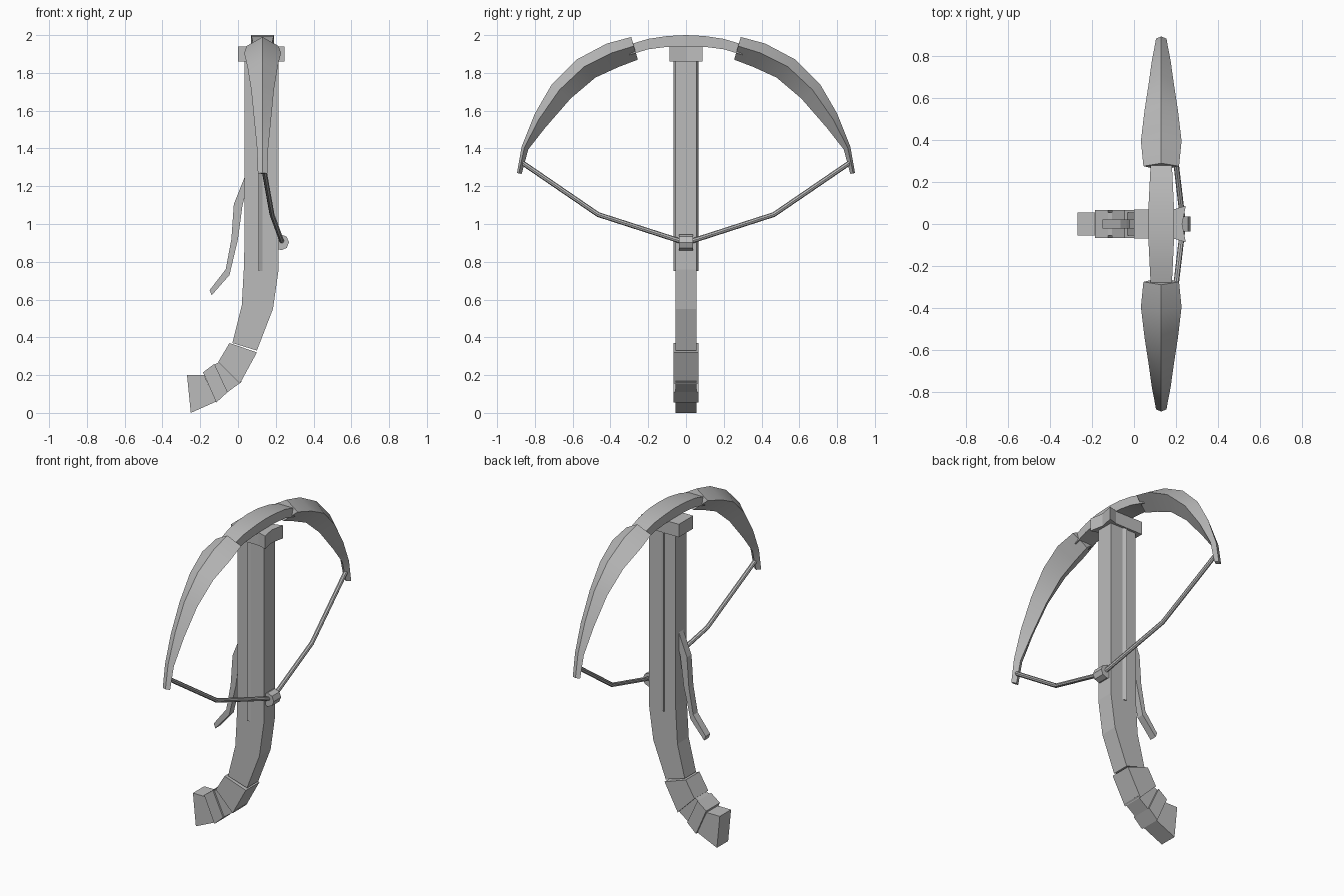
import bpy, bmesh, math
from mathutils import Vector

if "Cube" in bpy.data.objects:
    bpy.data.objects.remove(bpy.data.objects["Cube"])

grey = bpy.data.materials.new("plain grey")
grey.use_nodes = True
COLOUR = (0.5, 0.5, 0.5, 1)
grey.diffuse_color = COLOUR
grey.node_tree.nodes["Principled BSDF"].inputs["Base Color"].default_value = COLOUR


def loft(name, rings, smooth=False):
    """Skin a list of equal rings and cap both ends."""
    bm = bmesh.new()
    loops = [[bm.verts.new(p) for p in ring] for ring in rings]
    for a, b in zip(loops, loops[1:]):
        for i in range(len(a)):
            j = (i + 1) % len(a)
            bm.faces.new((a[i], a[j], b[j], b[i]))
    bm.faces.new(loops[0])
    bm.faces.new(loops[-1])
    bmesh.ops.recalc_face_normals(bm, faces=bm.faces)
    mesh = bpy.data.meshes.new(name)
    bm.to_mesh(mesh)
    bm.free()
    mesh.materials.append(grey)
    obj = bpy.data.objects.new(name, mesh)
    bpy.context.collection.objects.link(obj)
    if smooth:
        bpy.ops.object.select_all(action='DESELECT')
        obj.select_set(True)
        bpy.context.view_layer.objects.active = obj
        bpy.ops.object.shade_smooth_by_angle(angle=math.radians(35))
    return obj


def side_plate(name, outline, half):
    """Extrude an x-z outline across y."""
    return loft(name, [[(x, y, z) for x, z in outline] for y in (-half, half)])


def upright_prism(name, plan, z0, z1):
    """Extrude an x-y plan up z."""
    return loft(name, [[(x, y, z) for x, y in plan] for z in (z0, z1)])


def rod(name, path, radius, sides=8):
    """Round tube along a polyline."""
    pts = [Vector(p) for p in path]
    rings = []
    for i, p in enumerate(pts):
        d = (pts[min(i + 1, len(pts) - 1)] - pts[max(i - 1, 0)]).normalized()
        u = d.cross(Vector((1, 0, 0))).normalized()
        v = d.cross(u)
        angles = [math.tau * k / sides for k in range(sides)]
        rings.append([p + radius * (u * math.cos(a) + v * math.sin(a)) for a in angles])
    return loft(name, rings, True)


# Stock and the stepped grip at its lower end
side_plate("stock", [(0.035, 1.9), (0.215, 1.9), (0.215, 0.76), (0.185, 0.55),
                     (0.1, 0.33), (-0.03, 0.37), (0.02, 0.57), (0.033, 0.8)], 0.055)
side_plate("grip_collar", [(-0.045, 0.37), (0.1, 0.32), (0.01, 0.155), (-0.105, 0.27)], 0.067)
side_plate("grip_neck", [(-0.09, 0.275), (0.02, 0.165), (-0.055, 0.11), (-0.125, 0.255)], 0.056)
side_plate("grip_ring", [(-0.125, 0.26), (-0.055, 0.11), (-0.115, 0.055), (-0.185, 0.215)], 0.067)
side_plate("grip_end", [(-0.27, 0.2), (-0.18, 0.2), (-0.115, 0.06), (-0.25, 0)], 0.055)

# Bent release lever behind the stock
side_plate("release_lever", [(0.04, 1.26), (-0.022, 1.105), (-0.035, 0.92), (-0.065, 0.76),
                             (-0.15, 0.65), (-0.14, 0.622), (-0.045, 0.73), (0, 0.92),
                             (0.024, 1.1), (0.045, 1.18)], 0.022)

# Head block with a flared, notched front
upright_prism("head_block", [(0, -0.07), (0.19, -0.07), (0.247, -0.087), (0.23, 0),
                             (0.247, 0.087), (0.19, 0.07), (0, 0.07)], 1.86, 1.94)

# Riser joining the two limbs
arch = [(0, 2, 1.94, 0.06), (0.1, 1.995, 1.938, 0.06),
        (0.2, 1.98, 1.925, 0.055), (0.3, 1.95, 1.895, 0.05)]
stations = [(-y, t, b, w) for y, t, b, w in arch[:0:-1]] + arch
loft("riser", [[(0.13 - w, y, b), (0.13 + w, y, b), (0.13 + w, y, t), (0.13 - w, y, t)]
               for y, t, b, w in stations], True)

# Limbs: outer ridge (y, z), inner ridge (y, z), half width
limb = [((0.29, 1.99), (0.255, 1.87), 0.085), ((0.42, 1.955), (0.36, 1.83), 0.097),
        ((0.58, 1.87), (0.48, 1.775), 0.08), ((0.71, 1.74), (0.61, 1.665), 0.06),
        ((0.8, 1.585), (0.745, 1.51), 0.045), ((0.87, 1.41), (0.835, 1.395), 0.03),
        ((0.895, 1.27), (0.87, 1.265), 0.025)]

for side, s in (("right", -1), ("left", 1)):
    rings = []
    for (oy, oz), (iy, iz), w in limb:
        my, mz = oy * 0.6 + iy * 0.4, oz * 0.6 + iz * 0.4
        rings.append([(0.13, s * oy, oz), (0.13 + w, s * my, mz),
                      (0.13, s * iy, iz), (0.13 - w, s * my, mz)])
    loft(side + "_limb", rings, True)

    # Drawn string and wedge-shaped side rail
    rod(side + "_string", [(0.13, s * 0.875, 1.33), (0.18, s * 0.465, 1.05),
                           (0.235, 0, 0.9)], 0.013)
    upright_prism(side + "_rail", [(0.108, s * 0.04), (0.108, s * 0.066), (0.138, s * 0.05)],
                  0.75, 1.88)

# String catch
rod("string_catch", [(0.228, -0.036, 0.903), (0.228, 0.036, 0.903)], 0.042)
